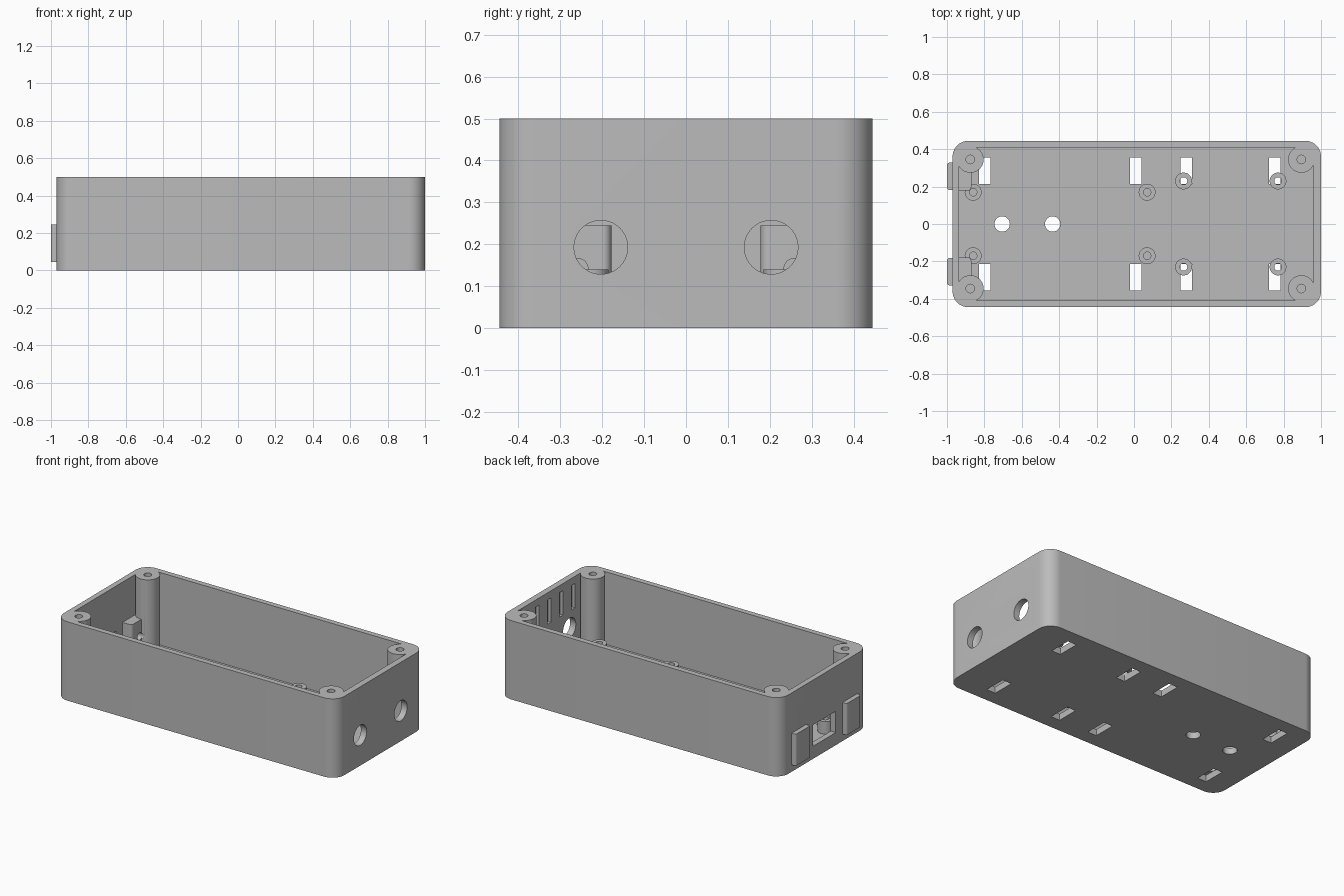
import bpy, bmesh, math

if "Cube" in bpy.data.objects:
    bpy.data.objects.remove(bpy.data.objects["Cube"], do_unlink=True)

grey = bpy.data.materials.new("light grey plastic")
grey.use_nodes = True
colour = (0.5, 0.5, 0.5, 1)
grey.diffuse_color = colour
grey.node_tree.nodes["Principled BSDF"].inputs["Base Color"].default_value = colour


def finish(bm, name):
    bmesh.ops.recalc_face_normals(bm, faces=bm.faces)
    mesh = bpy.data.meshes.new(name)
    bm.to_mesh(mesh)
    bm.free()
    ob = bpy.data.objects.new(name, mesh)
    ob.data.materials.append(grey)
    bpy.context.collection.objects.link(ob)
    return ob


def box(name, x, y, z, r=0):
    """Box between (low, high) pairs, with upright edges rounded by r."""
    bm = bmesh.new()
    bmesh.ops.create_cube(bm, size=1)
    for v in bm.verts:
        v.co = [(a + b) / 2 + (b - a) * c for (a, b), c in zip((x, y, z), v.co)]
    if r:
        edges = [e for e in bm.edges if abs(e.verts[0].co.z - e.verts[1].co.z) > 0.001]
        bmesh.ops.bevel(bm, geom=edges, offset=r, segments=10, profile=0.5, affect='EDGES')
    return finish(bm, name)


def rod(name, centre, r, low, high, axis='Z'):
    """Cylinder along z through (x, y), or along x through (y, z)."""
    bm = bmesh.new()
    bmesh.ops.create_cone(bm, cap_ends=True, segments=40, radius1=r, radius2=r, depth=high - low)
    u, w = centre
    for v in bm.verts:
        t = v.co.z + (low + high) / 2
        v.co = (u + v.co.x, w + v.co.y, t) if axis == 'Z' else (t, u + v.co.x, w + v.co.y)
    return finish(bm, name)


def cut(target, cutters):
    """Subtract each cutter and throw it away."""
    bpy.context.view_layer.objects.active = target
    for c in cutters:
        mod = target.modifiers.new("cut", 'BOOLEAN')
        mod.operation, mod.solver, mod.object = 'DIFFERENCE', 'EXACT', c
        bpy.ops.object.modifier_apply(modifier=mod.name)
        bpy.data.objects.remove(c, do_unlink=True)


def span(c, half):
    return (c - half, c + half)


H, FLOOR = 0.5, 0.04
sides = (-1, 1)
posts = [(x, s * 0.345) for x in (-0.875, 0.895) for s in sides]
standoffs = [(x, s * y, h) for x, y, h in
             ((0.265, 0.23, 0.14), (0.77, 0.23, 0.14), (0.07, 0.17, 0.12), (-0.86, 0.17, 0.12))
             for s in sides]

shell = box("enclosure_box", (-0.97, 1), (-0.445, 0.445), (0, H), 0.085)

# Cavity, less everything that stands inside it
cavity = box("cavity", (-0.935, 0.96), (-0.41, 0.41), (FLOOR, 0.6))
inside = []
for x, y in posts:
    ox, oy = math.copysign(0.2, x), math.copysign(0.2, y)
    inside.append(rod("post", (x, y), 0.071, 0, 0.7))
    inside.append(box("corner_fill", sorted((x, x + ox)), sorted((y, y + oy)), (0.01, 0.69)))
for x, y, h in standoffs:
    inside.append(rod("standoff", (x, y), 0.045, 0.02, h))
for s in sides:
    inside.append(box("block", (-0.99, -0.87), span(s * 0.255, 0.077), (0.045, 0.245), 0.02))
cut(cavity, inside)
cut(shell, [cavity])

# Screw holes
holes = [rod("post_hole", p, 0.023, 0.2, 0.6) for p in posts]
holes += [rod("standoff_hole", (x, y), 0.02, 0.035, 0.3) for x, y, h in standoffs]
for s in sides:
    holes.append(rod("block_hole", (s * 0.257, 0.143), 0.023, -0.93, -0.8, 'X'))
    # Cable holes in the end wall
    holes.append(rod("cable_hole", (s * 0.203, 0.193), 0.064, 0.9, 1.1, 'X'))
    # Mounting slots in the floor
    for x in (-0.797, 0.01, 0.28, 0.753):
        holes.append(box("slot", span(x, 0.031), span(s * 0.285, 0.07), (-0.1, FLOOR + 0.001)))
# Round floor holes
holes += [rod("floor_hole", (x, 0), 0.041, -0.1, 0.1) for x in (-0.705, -0.435)]
# Connector window in the other end wall
holes.append(box("window", (-1.1, -0.9), span(0, 0.115), (0.08, 0.215)))
# Blind grooves inside the end wall
holes += [box("groove", (0.9, 0.982), span(0.12 * i, 0.018), (0.3, 0.455)) for i in range(-2, 3)]
cut(shell, holes)

# Raised pads on the outside of the connector end
pads = [box(n + "_latch_pad", (-1, -0.95), span(s * 0.255, 0.073), (0.045, 0.245), 0.015)
        for n, s in (("front", -1), ("back", 1))]

bpy.ops.object.select_all(action='DESELECT')
for ob in [shell] + pads:
    ob.select_set(True)
bpy.context.view_layer.objects.active = shell
bpy.ops.object.shade_smooth_by_angle(angle=math.radians(30))
